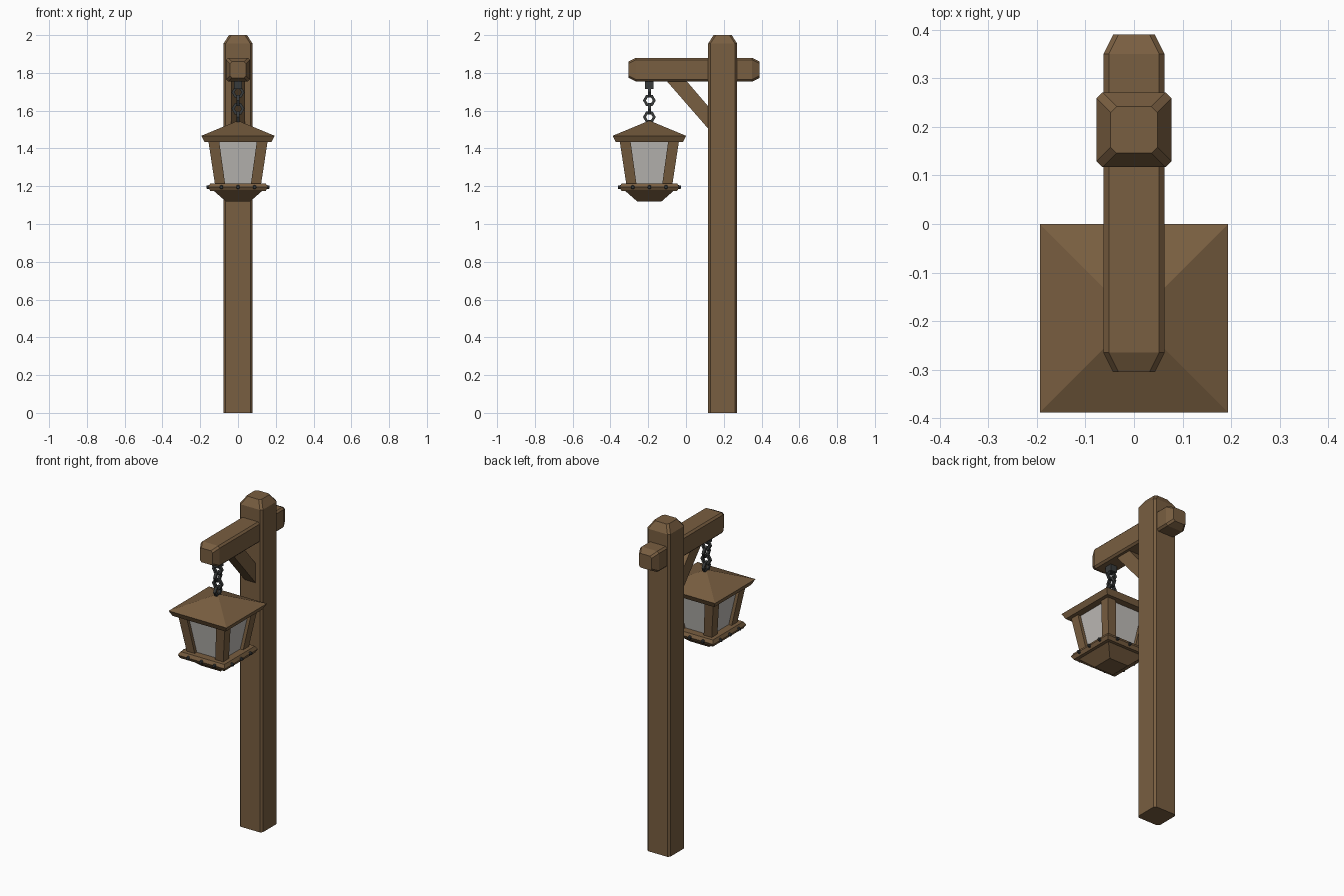
import bpy, bmesh, math
from mathutils import Matrix, Vector

if "Cube" in bpy.data.objects:
    bpy.data.objects.remove(bpy.data.objects["Cube"])


def material(name, r, g, b):
    m = bpy.data.materials.new(name)
    m.diffuse_color = (r, g, b, 1)
    m.use_nodes = True
    m.node_tree.nodes["Principled BSDF"].inputs["Base Color"].default_value = m.diffuse_color
    return m


WOOD = material("brown wood", 0.19, 0.112, 0.052)
IRON = material("dark iron", 0.04, 0.043, 0.043)
GLASS = material("pale glass", 0.52, 0.50, 0.475)


def finish(name, bm, mat, matrix=None):
    if matrix:
        bm.transform(matrix)
    bmesh.ops.recalc_face_normals(bm, faces=bm.faces[:])
    me = bpy.data.meshes.new(name)
    bm.to_mesh(me)
    bm.free()
    me.materials.append(mat)
    ob = bpy.data.objects.new(name, me)
    bpy.context.collection.objects.link(ob)
    return ob


def square(h, c):
    """Square outline of half width h with corner cut c."""
    if c == 0:
        return [(h, -h), (h, h), (-h, h), (-h, -h)]
    return [(h - c, -h), (h, -h + c), (h, h - c), (h - c, h),
            (-h + c, h), (-h, h - c), (-h, -h + c), (-h + c, -h)]


def loft(name, rings, mat, matrix, c=0.0):
    """Stack square rings (half width, height) into a closed solid."""
    bm = bmesh.new()
    loops = [[bm.verts.new((x, y, z)) for x, y in square(h, c)] for h, z in rings]
    n = len(loops[0])
    for a, b in zip(loops, loops[1:]):
        for i in range(n):
            j = (i + 1) % n
            bm.faces.new((a[i], a[j], b[j], b[i]))
    bm.faces.new(loops[0][::-1])
    bm.faces.new(loops[-1])
    return finish(name, bm, mat, matrix)


# Upright post and crossbeam with tapered ends
loft("post", [(0.077, 0), (0.077, 1.955), (0.048, 2.0)], WOOD,
     Matrix.Translation((0, 0.194, 0)), 0.012)
loft("crossbeam", [(0.043, -0.39), (0.063, -0.35), (0.063, 0.265), (0.043, 0.305)], WOOD,
     Matrix.Translation((0, 0, 1.817)) @ Matrix.Rotation(math.pi / 2, 4, 'X'), 0.011)

# Diagonal brace
bm = bmesh.new()
profile = [(-0.105, 1.76), (0.0, 1.76), (0.12, 1.62), (0.12, 1.502)]
face = bm.faces.new([bm.verts.new((-0.037, y, z)) for y, z in profile])
ext = bmesh.ops.extrude_face_region(bm, geom=[face])
bmesh.ops.translate(bm, vec=(0.074, 0, 0),
                    verts=[v for v in ext["geom"] if isinstance(v, bmesh.types.BMVert)])
finish("brace", bm, WOOD)

# Lantern shell
LY = -0.194
AT = Matrix.Translation((0, LY, 0))
loft("lantern_roof", [(0.178, 1.435), (0.194, 1.467), (0.006, 1.545)], WOOD, AT)
loft("lantern_tray", [(0.147, 1.175), (0.158, 1.195), (0.147, 1.215)], WOOD, AT)
loft("lantern_bottom", [(0.065, 1.12), (0.13, 1.177)], WOOD, AT)
loft("lantern_glass", [(0.102, 1.21), (0.138, 1.44)], GLASS, AT)

# Leaning corner posts
for sx in (-1, 1):
    for sy in (-1, 1):
        bm = bmesh.new()
        for lo, hi, z in ((0.068, 0.122, 1.21), (0.100, 0.157, 1.44)):
            for x in (lo, hi):
                for y in (lo, hi):
                    bm.verts.new((sx * x, sy * y, z))
        bmesh.ops.convex_hull(bm, input=bm.verts[:])
        bmesh.ops.dissolve_limit(bm, angle_limit=0.01, verts=bm.verts[:], edges=bm.edges[:])
        finish("lantern_corner_post", bm, WOOD, AT)

# Rivets around the tray
for k in range(4):
    for x in (-0.088, 0, 0.088):
        bm = bmesh.new()
        bmesh.ops.create_cone(bm, cap_ends=True, segments=8, radius1=0.012, radius2=0.008,
                              depth=0.02)
        finish("rivet", bm, IRON, AT @ Matrix.Rotation(k * math.pi / 2, 4, 'Z')
               @ Matrix.Translation((x, -0.157, 1.195)) @ Matrix.Rotation(math.pi / 2, 4, 'X'))

# Chain mount and alternating hexagonal links
loft("chain_mount", [(0.022, 1.715), (0.022, 1.76)], IRON, AT)


def link(z, turned):
    bm = bmesh.new()
    rings = []
    for i in range(6):
        a = math.radians(60 * i)
        d = Vector((math.cos(a), 0, math.sin(a)))
        ring = []
        for r, y in ((0.034, -0.008), (0.034, 0.008), (0.018, 0.008), (0.018, -0.008)):
            ring.append(bm.verts.new(d * r + Vector((0, y, 0))))
        rings.append(ring)
    for i in range(6):
        a, b = rings[i], rings[(i + 1) % 6]
        for j in range(4):
            k = (j + 1) % 4
            bm.faces.new((a[j], a[k], b[k], b[j]))
    finish("chain_link", bm, IRON, Matrix.Translation((0, LY, z))
           @ Matrix.Rotation(math.pi / 2 * turned, 4, 'Z'))


for i in range(4):
    link(1.698 - 0.044 * i, i % 2)
